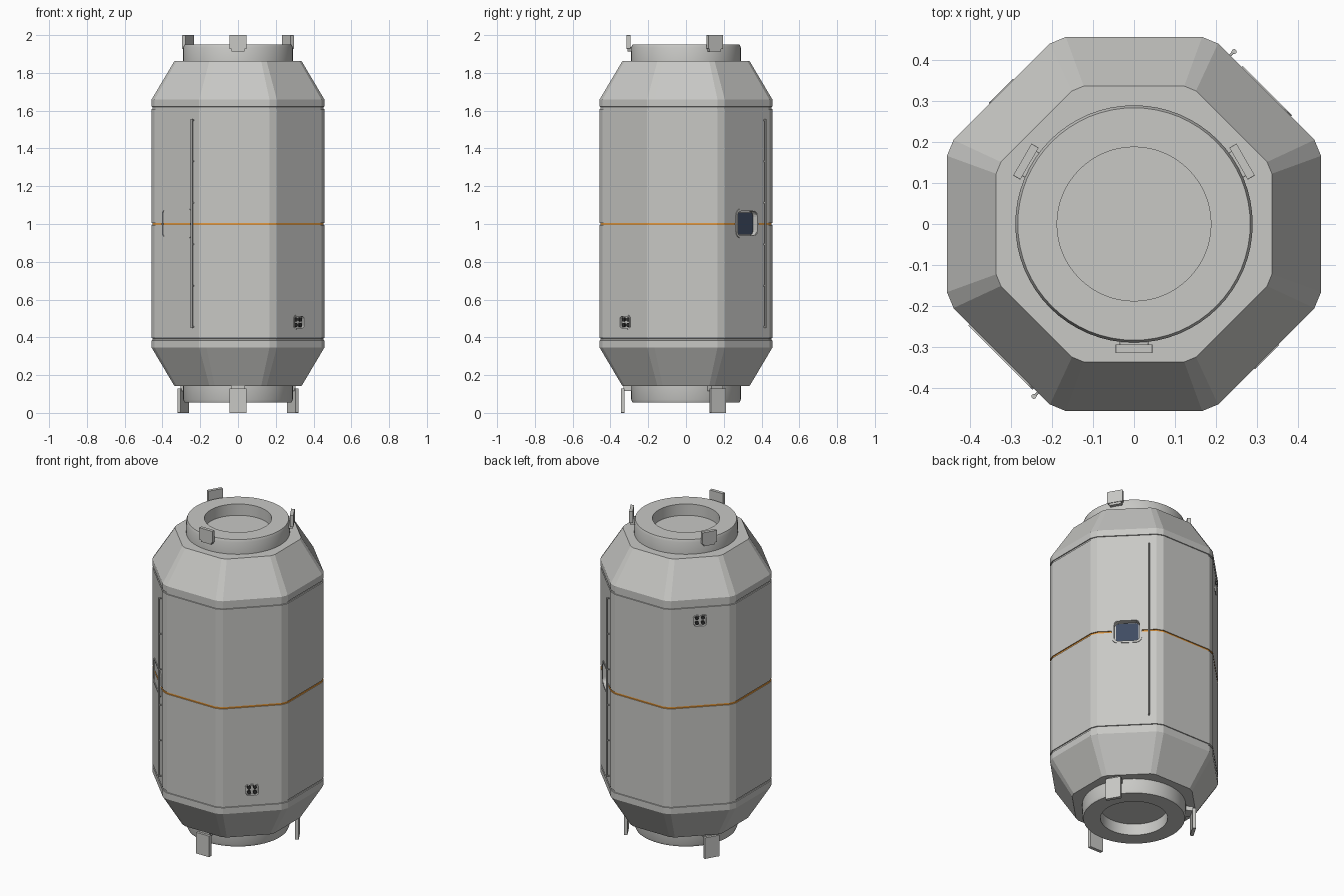
import bpy, bmesh
from math import sin, cos, pi, radians, tan
from mathutils import Matrix, Vector

cube = bpy.data.objects.get("Cube")
if cube:
    bpy.data.objects.remove(cube, do_unlink=True)


def material(name, rgb):
    m = bpy.data.materials.new(name)
    m.use_nodes = True
    m.diffuse_color = (*rgb, 1)
    bsdf = next(n for n in m.node_tree.nodes if n.type == 'BSDF_PRINCIPLED')
    bsdf.inputs["Base Color"].default_value = (*rgb, 1)
    return m


HULL = material("light grey hull", (0.58, 0.58, 0.56))
ORANGE = material("orange stripe", (0.8, 0.33, 0.05))
GLASS = material("navy glass", (0.05, 0.07, 0.12))
DARK = material("dark socket", (0.03, 0.03, 0.03))

APOTHEM = 0.457
MID = 1.0025


def skin(name, loops, mat, matrix=None, closed=False, smooth=False):
    """Join equal-length point loops; cap the ends, or close into a ring."""
    bm = bmesh.new()
    rows = [[bm.verts.new(p) for p in loop] for loop in loops]
    n = len(rows[0])
    pairs = list(zip(rows, rows[1:])) + ([(rows[-1], rows[0])] if closed else [])
    for a, b in pairs:
        for i in range(n):
            j = (i + 1) % n
            bm.faces.new((a[i], a[j], b[j], b[i]))
    if not closed:
        bm.faces.new(rows[0])
        bm.faces.new(rows[-1])
    if matrix:
        bm.transform(matrix)
    bmesh.ops.recalc_face_normals(bm, faces=bm.faces)
    me = bpy.data.meshes.new(name)
    bm.to_mesh(me)
    bm.free()
    me.materials.append(mat)
    ob = bpy.data.objects.new(name, me)
    bpy.context.collection.objects.link(ob)
    if smooth:
        bpy.ops.object.select_all(action='DESELECT')
        ob.select_set(True)
        bpy.context.view_layer.objects.active = ob
        bpy.ops.object.shade_smooth_by_angle(angle=radians(30))
    return ob


def octagon(apothem, z):
    """Octagon with cut corners."""
    half = apothem * tan(pi / 8) * 0.88
    pts = []
    for k in range(8):
        a = k * pi / 4
        n, t = Vector((cos(a), sin(a), 0)), Vector((-sin(a), cos(a), 0))
        pts += [n * apothem + t * s * half + Vector((0, 0, z)) for s in (-1, 1)]
    return pts


def circle(r, z, n=64):
    return [(r * cos(2 * pi * i / n), r * sin(2 * pi * i / n), z) for i in range(n)]


def rounded(w, h, r, z, steps=5):
    pts = []
    for k, (sx, sy) in enumerate(((1, 1), (-1, 1), (-1, -1), (1, -1))):
        for i in range(steps + 1):
            a = (k + i / steps) * pi / 2
            pts.append((sx * (w / 2 - r) + r * cos(a), sy * (h / 2 - r) + r * sin(a), z))
    return pts


def on_face(angle, side=0, z=0, out=APOTHEM):
    """Local x runs along the wall, y up, z outward."""
    a = radians(angle)
    n, t = Vector((cos(a), sin(a), 0)), Vector((-sin(a), cos(a), 0))
    m = Matrix((t, (0, 0, 1), n)).transposed().to_4x4()
    m.translation = n * out + t * side + Vector((0, 0, z))
    return m


def slab(name, w, h, r, z0, z1, mat, matrix):
    return skin(name, [rounded(w, h, r, z0), rounded(w, h, r, z1)], mat, matrix)


def rim(name, w, h, r, width, z0, z1, matrix):
    inner = (w - 2 * width, h - 2 * width, r - width)
    loops = [rounded(w, h, r, z0), rounded(w, h, r, z1),
             rounded(*inner, z1), rounded(*inner, z0)]
    return skin(name, loops, HULL, matrix, closed=True)


# Hull with seam grooves; the middle groove holds the stripe
profile = [(0.337, 0.143), (APOTHEM, 0.345)]
for seam in (0.39, 1.0, 1.615):
    profile += [(APOTHEM, seam - 0.006), (APOTHEM - 0.005, seam - 0.005),
                (APOTHEM - 0.005, seam + 0.005), (APOTHEM, seam + 0.006)]
profile += [(APOTHEM, 1.66), (0.337, 1.862)]
hull = skin("hull", [octagon(a, z) for a, z in profile], HULL)
hull.data.materials.append(ORANGE)
for f in hull.data.polygons:
    if abs(f.center.z - 1.0) < 0.008 and abs(f.normal.z) < 0.999:
        f.material_index = 1

# Pockets cut into the hull for the window and the two sockets
PORTS = ((315, 0.48), (135, 1.525))
cutters = [slab("window_cutter", 0.145, 0.13, 0.03, -0.028, 0.05, HULL, on_face(45, 0, 1.003))]
for angle, z in PORTS:
    cutters.append(slab("socket_cutter", 0.07, 0.062, 0.015, -0.014, 0.05, HULL, on_face(angle, 0, z)))
bpy.ops.object.select_all(action='DESELECT')
bpy.context.view_layer.objects.active = hull
hull.select_set(True)
for c in cutters:
    c.hide_render = True
    mod = hull.modifiers.new("pocket", 'BOOLEAN')
    mod.operation = 'DIFFERENCE'
    mod.solver = 'EXACT'
    mod.object = c
    bpy.ops.object.modifier_apply(modifier=mod.name)
    bpy.data.objects.remove(c, do_unlink=True)

# Window
face = on_face(45, 0, 1.003)
rim("window_rim", 0.17, 0.155, 0.035, 0.0125, -0.004, 0.004, face)
slab("window_glass", 0.128, 0.118, 0.018, -0.03, -0.021, GLASS, face)

# Hatch on the opposite wall
face = on_face(225, 0, 1.003)
rim("hatch_rim", 0.222, 0.155, 0.022, 0.008, -0.004, 0.005, face)

# Sockets, each with four plugs
for angle, z in PORTS:
    face = on_face(angle, 0, z)
    rim("socket_rim", 0.084, 0.075, 0.02, 0.007, -0.004, 0.003, face)
    for sx in (-1, 1):
        for sy in (-1, 1):
            move = face @ Matrix.Translation((sx * 0.017, sy * 0.015, 0))
            skin("socket_plug", [circle(0.011, -0.016, 12), circle(0.011, -0.004, 12)], DARK, move)

# Handrails on standoffs
for angle in (45, 225):
    skin("handrail", [circle(0.006, 0.45, 12), circle(0.006, 1.555, 12)], HULL,
         Matrix.Translation(on_face(angle, 0.125, 0, APOTHEM + 0.014).translation), smooth=True)
    for i in range(6):
        slab("handrail_standoff", 0.006, 0.008, 0.002, -0.005, 0.014, HULL,
             on_face(angle, 0.125, 0.455 + i * 0.219))

# Docking collars, mirrored top and bottom
collar = [(0.290, 1.85), (0.290, 1.935), (0.284, 1.95), (0.188, 1.95), (0.188, 1.88)]
skin("top_collar", [circle(r, z) for r, z in collar], HULL, smooth=True)
skin("bottom_collar", [circle(r, 2 * MID - z) for r, z in collar], HULL, smooth=True)

# Guide tabs around both collars
for angle in (30, 150, 270):
    slab("top_tab", 0.09, 0.073, 0.002, -0.01, 0.01, HULL, on_face(angle, 0, 1.9635, 0.305))
    slab("top_tab_foot", 0.07, 0.022, 0.002, -0.018, 0.006, HULL, on_face(angle, 0, 1.925, 0.305))
    slab("bottom_tab", 0.09, 0.13, 0.002, -0.01, 0.01, HULL, on_face(angle, 0, 0.065, 0.335))
    slab("bottom_tab_foot", 0.07, 0.03, 0.002, -0.045, 0.0, HULL, on_face(angle, 0, 0.131, 0.33))
